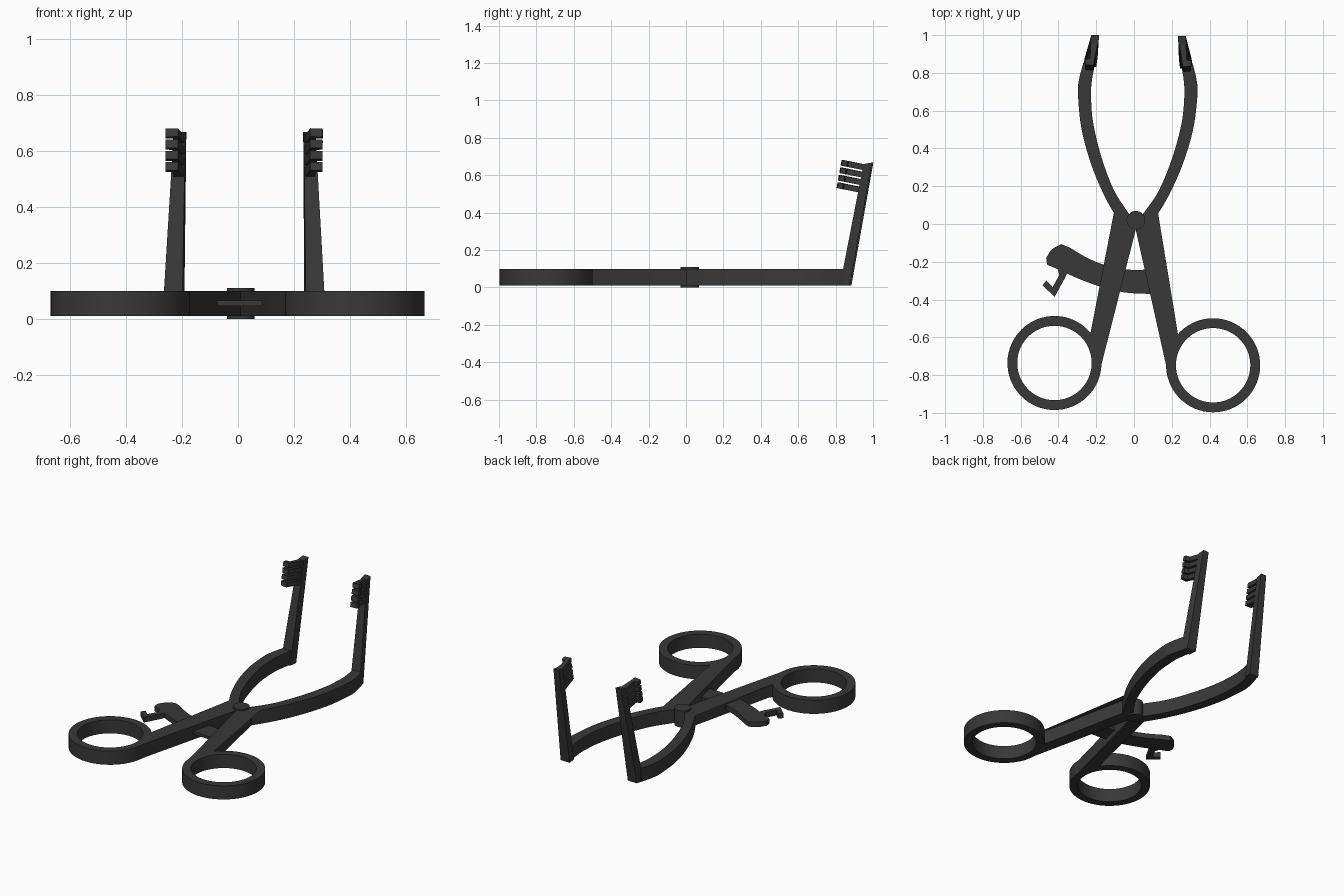
import bpy, bmesh, math
from mathutils import Matrix, Vector

if "Cube" in bpy.data.objects:
    bpy.data.objects.remove(bpy.data.objects["Cube"])

mat = bpy.data.materials.new("dark_metal")
mat.diffuse_color = (0.04, 0.04, 0.04, 1)
mat.use_nodes = True
mat.node_tree.nodes["Principled BSDF"].inputs["Base Color"].default_value = mat.diffuse_color

# the whole tool is turned slightly clockwise about its pivot
PIVOT = Vector((0.01, 0.02, 0))
TILT = (Matrix.Translation(PIVOT) @ Matrix.Rotation(-0.0145, 4, 'Z')
        @ Matrix.Translation((0, -PIVOT.y, 0)))


def finish(name, bm, matrix=None):
    if matrix:
        bm.transform(matrix)
    bmesh.ops.recalc_face_normals(bm, faces=bm.faces)
    me = bpy.data.meshes.new(name)
    bm.to_mesh(me)
    bm.free()
    me.materials.append(mat)
    ob = bpy.data.objects.new(name, me)
    bpy.context.collection.objects.link(ob)
    bpy.ops.object.select_all(action='DESELECT')
    bpy.context.view_layer.objects.active = ob
    ob.select_set(True)
    bpy.ops.object.shade_smooth_by_angle(angle=math.radians(30))
    return ob


def loft(bm, low, high):
    """Closed solid between two matching outlines."""
    a = [bm.verts.new(p) for p in low]
    b = [bm.verts.new(p) for p in high]
    n = len(a)
    for i in range(n):
        j = (i + 1) % n
        bm.faces.new((a[i], a[j], b[j], b[i]))
    caps = [bm.faces.new(a[::-1]), bm.faces.new(b)]
    bmesh.ops.triangulate(bm, faces=caps)


def plate(bm, pts, z0, z1):
    loft(bm, [(x, y, z0) for x, y in pts], [(x, y, z1) for x, y in pts])


def spline(pts, steps=5):
    """Smooth curve through the points."""
    p = [Vector(q) for q in pts]
    p = [2 * p[0] - p[1]] + p + [2 * p[-1] - p[-2]]
    out = []
    for i in range(1, len(p) - 2):
        a, b, c, d = p[i - 1:i + 3]
        for k in range(steps):
            t = k / steps
            out.append(0.5 * (2 * b + (c - a) * t + (2 * a - 5 * b + 4 * c - d) * t * t
                              + (3 * b - a - 3 * c + d) * t ** 3))
    return [tuple(v) for v in out] + [tuple(p[-2])]


outer = spline([(.085, .005), (.165, .14), (.24, .31), (.295, .5), (.316, .68), (.312, .76), (.29, .85)])
inner = spline([(.228, .85), (.243, .76), (.247, .68), (.235, .54), (.19, .36), (.12, .18), (.035, .05)])
handle = [(0, .05), (0, -.03), (.172, -.75), (.18, -.80), (.2, -.83), (.215, -.75), (.235, -.6), (.212, -.57)]
tooth = [(.252, .975), (.212, .975), (.232, .86), (.236, .83), (.281, .835), (.281, .862), (.255, .868)]

for side, s in (("right", 1), ("left", -1)):
    M = TILT @ Matrix.Diagonal((s, 1, 1, 1))

    # handle and curved jaw
    bm = bmesh.new()
    plate(bm, outer + inner + handle, .01, .10)
    finish(side + "_arm", bm, M)

    # finger ring
    bm = bmesh.new()
    N = 64
    rings = []
    for r, z in ((.249, .01), (.249, .10), (.197, .10), (.197, .01)):
        rings.append([bm.verts.new((.42 + r * math.cos(2 * math.pi * i / N),
                                    -.742 + r * math.sin(2 * math.pi * i / N), z)) for i in range(N)])
    for k in range(4):
        a, b = rings[k], rings[(k + 1) % 4]
        for i in range(N):
            j = (i + 1) % N
            bm.faces.new((a[i], a[j], b[j], b[i]))
    finish(side + "_finger_ring", bm, M)

    # tapered upright prong
    bm = bmesh.new()
    loft(bm, [(.222, .827, .01), (.292, .827, .01), (.282, .88, .01), (.215, .88, .01)],
         [(.212, .953, .66), (.254, .953, .66), (.250, .998, .668), (.209, .998, .668)])
    finish(side + "_prong", bm, M)

    # four hooked teeth
    bm = bmesh.new()
    for i in range(4):
        def at(h):
            z = .65 - .04 * i + h
            return [(x, y + .18 * (z - .65), z - .2 * (y - .84)) for x, y in tooth]
        loft(bm, at(0), at(.03))
    finish(side + "_teeth", bm, M)

# pivot screw
bm = bmesh.new()
bmesh.ops.create_cone(bm, cap_ends=True, segments=48, radius1=.049, radius2=.049, depth=.11,
                      matrix=Matrix.Translation((PIVOT.x, PIVOT.y, .055)))
finish("pivot_screw", bm)

# curved ratchet bar between the handles
low = spline([(.10, -.37), (.0, -.367), (-.09, -.355), (-.20, -.325)])
high = spline([(-.14, -.22), (-.08, -.235), (.0, -.243), (.10, -.24)])
bm = bmesh.new()
plate(bm, low[::-1] + high[::-1], .047, .066)
finish("ratchet_bar", bm)

# thicker outer end of the ratchet
bm = bmesh.new()
plate(bm, spline([(-.12, -.35), (-.20, -.325), (-.30, -.287), (-.38, -.25), (-.46, -.215)])
      + spline([(-.465, -.18), (-.435, -.135), (-.385, -.107)])
      + spline([(-.34, -.125), (-.265, -.17), (-.19, -.205), (-.11, -.23)]), .04, .073)
finish("ratchet_end", bm)

# release trigger
bm = bmesh.new()
plate(bm, [(-.41, -.22), (-.35, -.25), (-.365, -.285), (-.42, -.385), (-.485, -.325),
           (-.465, -.30), (-.43, -.333), (-.395, -.27)], .04, .073)
finish("release_trigger", bm)
